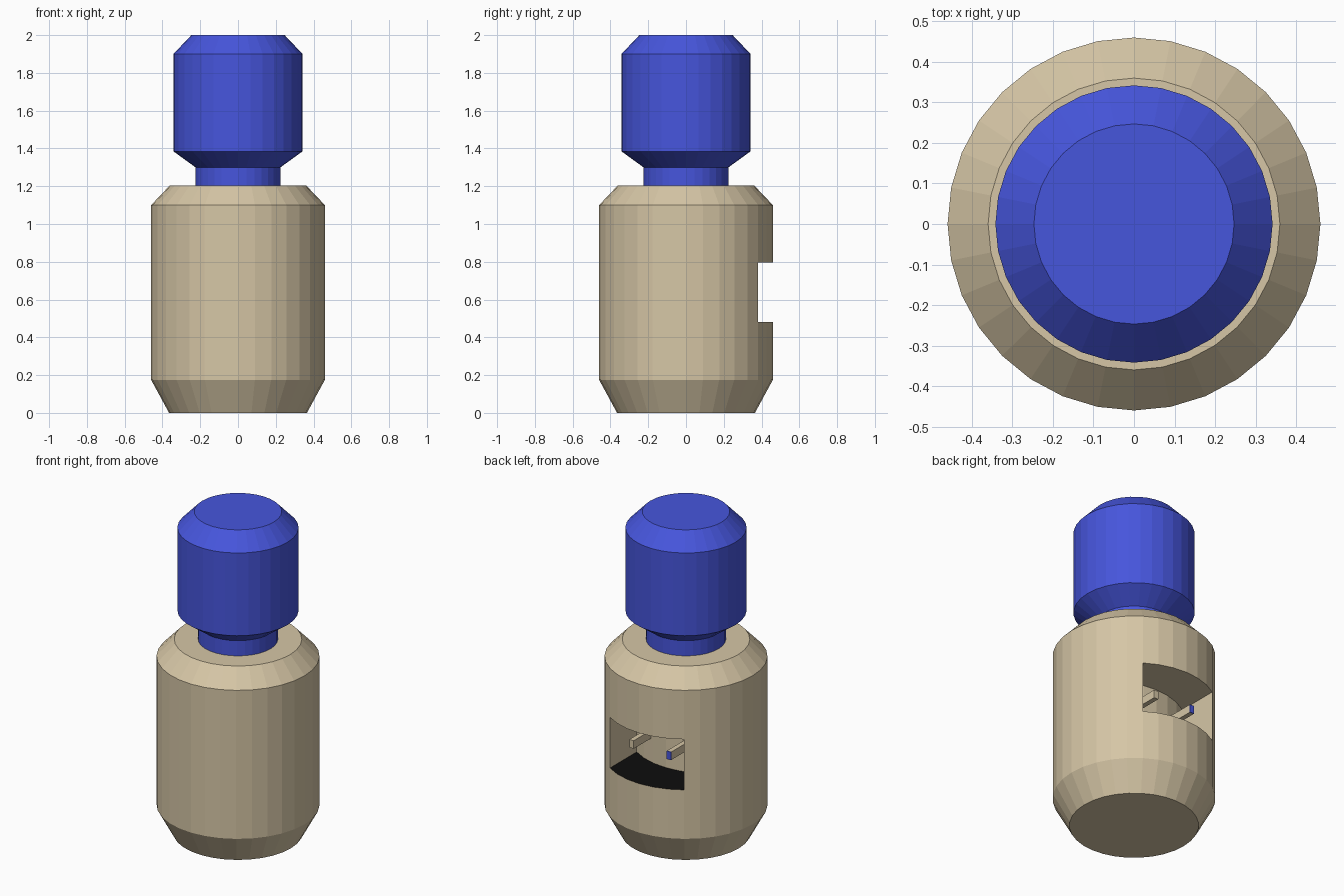
import bpy, bmesh, math
from mathutils import Vector

if "Cube" in bpy.data.objects:
    bpy.data.objects.remove(bpy.data.objects["Cube"], do_unlink=True)


def material(name, rgb):
    m = bpy.data.materials.new(name)
    m.use_nodes = True
    m.diffuse_color = (*rgb, 1)
    m.node_tree.nodes["Principled BSDF"].inputs["Base Color"].default_value = (*rgb, 1)
    return m


BEIGE = material("beige", (0.67, 0.565, 0.38))
BLUE = material("blue", (0.062, 0.092, 0.72))
BLACK = material("black", (0.004, 0.004, 0.004))
SIDES = 32


def finish(name, bm, mats):
    bmesh.ops.recalc_face_normals(bm, faces=bm.faces)
    mesh = bpy.data.meshes.new(name)
    bm.to_mesh(mesh)
    bm.free()
    for m in mats:
        mesh.materials.append(m)
    obj = bpy.data.objects.new(name, mesh)
    bpy.context.collection.objects.link(obj)
    return obj


def lathe(profile):
    """Closed solid of revolution from (radius, height) points."""
    bm = bmesh.new()
    rings = []
    for r, z in profile:
        angles = [2 * math.pi * i / SIDES for i in range(SIDES)]
        rings.append([bm.verts.new((r * math.cos(a), r * math.sin(a), z)) for a in angles])
    for low, high in zip(rings, rings[1:]):
        for i in range(SIDES):
            j = (i + 1) % SIDES
            bm.faces.new((low[i], low[j], high[j], high[i]))
    bm.faces.new(rings[0][::-1])
    bm.faces.new(rings[-1])
    return bm


def box(name, center, size, mat):
    bm = bmesh.new()
    bmesh.ops.create_cube(bm, size=1)
    for v in bm.verts:
        v.co = Vector(center) + Vector(a * b for a, b in zip(v.co, size))
    return finish(name, bm, [mat])


# Body, with the rear window pushed straight in
FLOOR, CEILING, DEPTH = 0.48, 0.795, 0.262
bm = lathe([(0.365, 0), (0.46, 0.175), (0.46, FLOOR), (0.46, CEILING),
            (0.46, 1.1), (0.36, 1.205)])
window = []
for f in bm.faces:
    c = f.calc_center_median()
    if FLOOR < c.z < CEILING and c.y > 0.38 and abs(c.x) < 0.25:
        window.append(f)
pushed = bmesh.ops.extrude_face_region(bm, geom=window)["geom"]
verts = [g for g in pushed if isinstance(g, bmesh.types.BMVert)]
bmesh.ops.translate(bm, verts=verts, vec=(0, -DEPTH, 0))
bmesh.ops.delete(bm, geom=[f for f in window if f.is_valid], context="FACES_ONLY")
# Black window floor
for f in bm.faces:
    if all(abs(v.co.z - FLOOR) < 0.001 for v in f.verts):
        f.material_index = 1
finish("body", bm, [BEIGE, BLACK])

# Neck and cap
finish("neck", lathe([(0.225, 1.2), (0.225, 1.31)]), [BLUE])
finish("cap", lathe([(0.225, 1.3), (0.342, 1.385), (0.342, 1.9), (0.247, 2.0)]), [BLUE])

# Two small prongs inside the window, one with a blue tip
for side, x in (("left", 0.13), ("right", -0.13)):
    box(side + "_prong", (x, 0.25, 0.65), (0.03, 0.2, 0.05), BEIGE)
box("right_prong_tip", (-0.13, 0.352, 0.65), (0.03, 0.006, 0.05), BLUE)
